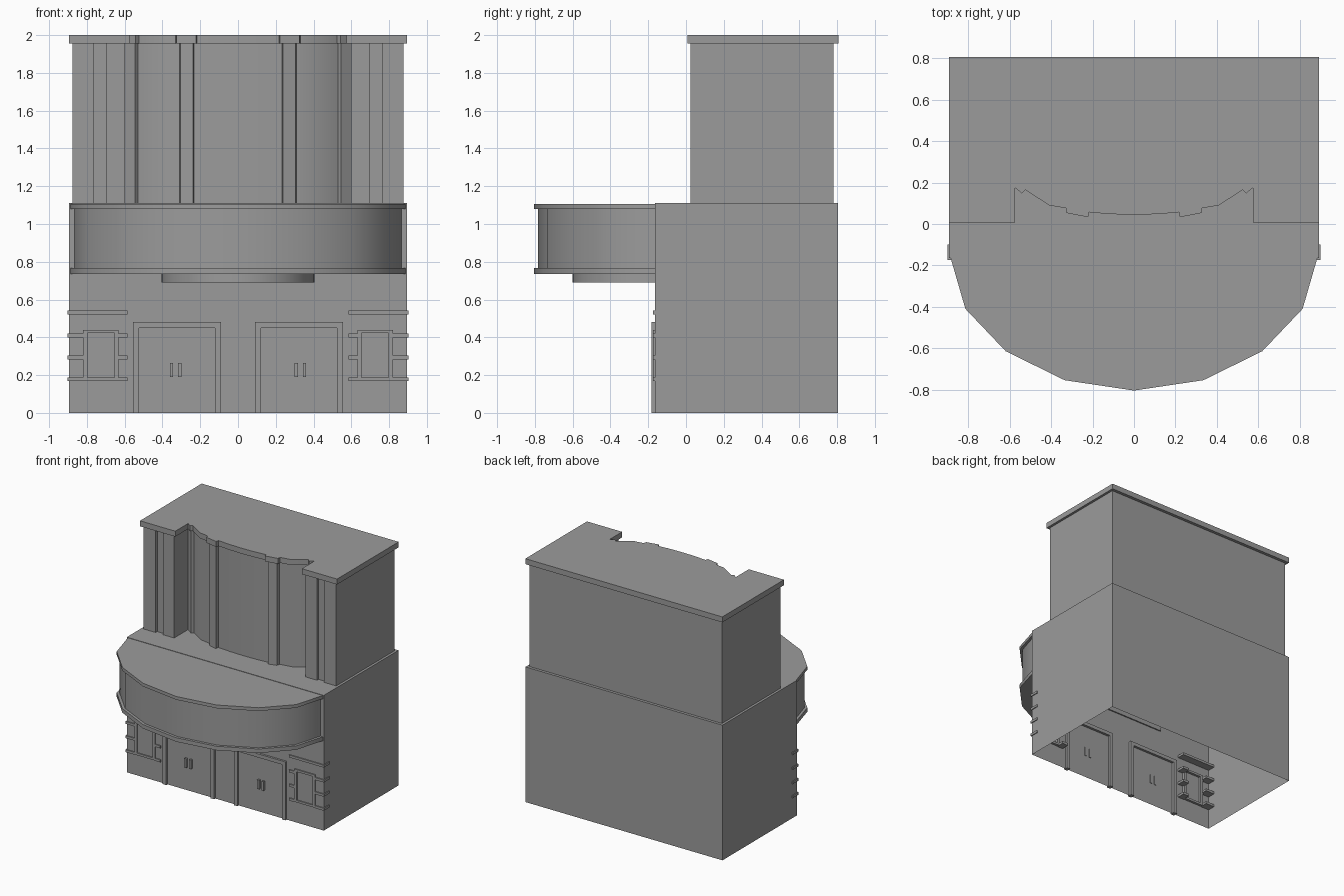
import bpy, bmesh, math

cube = bpy.data.objects.get("Cube")
if cube:
    bpy.data.objects.remove(cube, do_unlink=True)

grey = bpy.data.materials.new("plain_grey")
grey.use_nodes = True
COLOUR = (0.33, 0.33, 0.33, 1)
grey.diffuse_color = COLOUR
grey.node_tree.nodes["Principled BSDF"].inputs["Base Color"].default_value = COLOUR


def finish(name, bm, smooth=False):
    bmesh.ops.recalc_face_normals(bm, faces=bm.faces)
    mesh = bpy.data.meshes.new(name)
    bm.to_mesh(mesh)
    bm.free()
    mesh.materials.append(grey)
    ob = bpy.data.objects.new(name, mesh)
    bpy.context.collection.objects.link(ob)
    if smooth:
        bpy.ops.object.select_all(action="DESELECT")
        ob.select_set(True)
        bpy.context.view_layer.objects.active = ob
        bpy.ops.object.shade_smooth_by_angle(angle=math.radians(32))
    return ob


def add_prism(bm, outline, z0, z1, floor=True):
    low = [bm.verts.new((x, y, z0)) for x, y in outline]
    high = [bm.verts.new((x, y, z1)) for x, y in outline]
    n = len(outline)
    for i in range(n):
        j = (i + 1) % n
        bm.faces.new((low[i], low[j], high[j], high[i]))
    bm.faces.new(high)
    if floor:
        bm.faces.new(low[::-1])


def prism(name, outline, z0, z1, floor=True, smooth=False):
    bm = bmesh.new()
    add_prism(bm, outline, z0, z1, floor)
    return finish(name, bm, smooth)


def boxes(name, spans):
    """One object made of boxes given as (x0, x1, y0, y1, z0, z1)."""
    bm = bmesh.new()
    for x0, x1, y0, y1, z0, z1 in spans:
        add_prism(bm, [(x0, y0), (x1, y0), (x1, y1), (x0, y1)], z0, z1)
    return finish(name, bm)


def flip(ob, side):
    """Mirror a part to the other side of the building."""
    if side < 0:
        for v in ob.data.vertices:
            v.co.x *= -1
        ob.data.flip_normals()


def symmetric(half):
    """Mirror a half outline that starts on the centre line."""
    return [(-x, y) for x, y in reversed(half) if x > 0] + half


WALL = -0.165

# Lower block, open underneath
prism("lower_block", [(-0.895, WALL), (0.895, WALL), (0.895, 0.805), (-0.895, 0.805)],
      0, 1.11, floor=False)

# Upper tower with curved, pilastered front between two grooved piers
tower = [(0, 0.065), (0.12, 0.068), (0.232, 0.077), (0.237, 0.05), (0.305, 0.068),
         (0.31, 0.095), (0.42, 0.115), (0.53, 0.185), (0.545, 0.168), (0.598, 0.205),
         (0.598, 0.025), (0.7, 0.025), (0.7, 0.045), (0.765, 0.045), (0.765, 0.025),
         (0.875, 0.025), (0.875, 0.782)]
prism("upper_tower", symmetric(tower), 1.11, 1.955, smooth=True)

# Roof slab following the front of the tower
roof = [(0, 0.045), (0.12, 0.048), (0.217, 0.057), (0.222, 0.033), (0.325, 0.053),
        (0.33, 0.077), (0.41, 0.09), (0.525, 0.165), (0.542, 0.148), (0.575, 0.175),
        (0.575, 0.007), (0.895, 0.007), (0.895, 0.807)]
prism("roof_slab", symmetric(roof), 1.955, 2.0, smooth=True)

# Curved canopy: recessed drum between two rims
rim = [(0, -0.805), (0.335, -0.755), (0.62, -0.615), (0.815, -0.41), (0.886, WALL),
       (0.886, WALL + 0.01)]
drum = [(0, -0.783), (0.328, -0.735), (0.607, -0.598), (0.796, -0.4), (0.866, WALL),
        (0.866, WALL + 0.01)]
prism("canopy_lower_rim", symmetric(rim), 0.735, 0.768, smooth=True)
prism("canopy_drum", symmetric(drum), 0.768, 1.08, smooth=True)
prism("canopy_upper_rim", symmetric(rim), 1.08, 1.107, smooth=True)

# Round ceiling light under the canopy
arc = [(0.405 * math.sin(a), -0.195 - 0.405 * math.cos(a))
       for a in (math.pi / 2 * i / 10 for i in range(11))]
prism("canopy_ceiling_disc", symmetric(arc + [(0.405, WALL + 0.01)]), 0.69, 0.735, smooth=True)

for side, label in ((1, "left"), (-1, "right")):
    # Door surround and pull handles
    y0, y1 = -0.182, -0.145
    flip(boxes(label + "_door_frame", [
        (0.09, 0.122, y0, y1, 0, 0.48),
        (0.525, 0.557, y0, y1, 0, 0.48),
        (0.122, 0.525, y0, y1, 0.45, 0.48)]), side)
    flip(boxes(label + "_door_handles", [
        (x, x + 0.018, y0, WALL + 0.005, 0.19, 0.265) for x in (0.3, 0.343)]), side)

    # Poster frame
    y0 = -0.174
    flip(boxes(label + "_poster_frame", [
        (0.632, 0.655, y0, y1, 0.17, 0.44),
        (0.798, 0.82, y0, y1, 0.17, 0.44),
        (0.655, 0.798, y0, y1, 0.17, 0.188),
        (0.655, 0.798, y0, y1, 0.422, 0.44)]), side)

    # Horizontal bars wrapping the front corner, broken by the poster
    bars = [(0.585, 0.902, y0, -0.1, 0.522, 0.542)]
    for z in (0.168, 0.283, 0.4):
        bars += [(0.585, 0.64, y0, -0.1, z, z + 0.02),
                 (0.815, 0.902, y0, -0.1, z, z + 0.02)]
    flip(boxes(label + "_corner_bars", bars), side)
